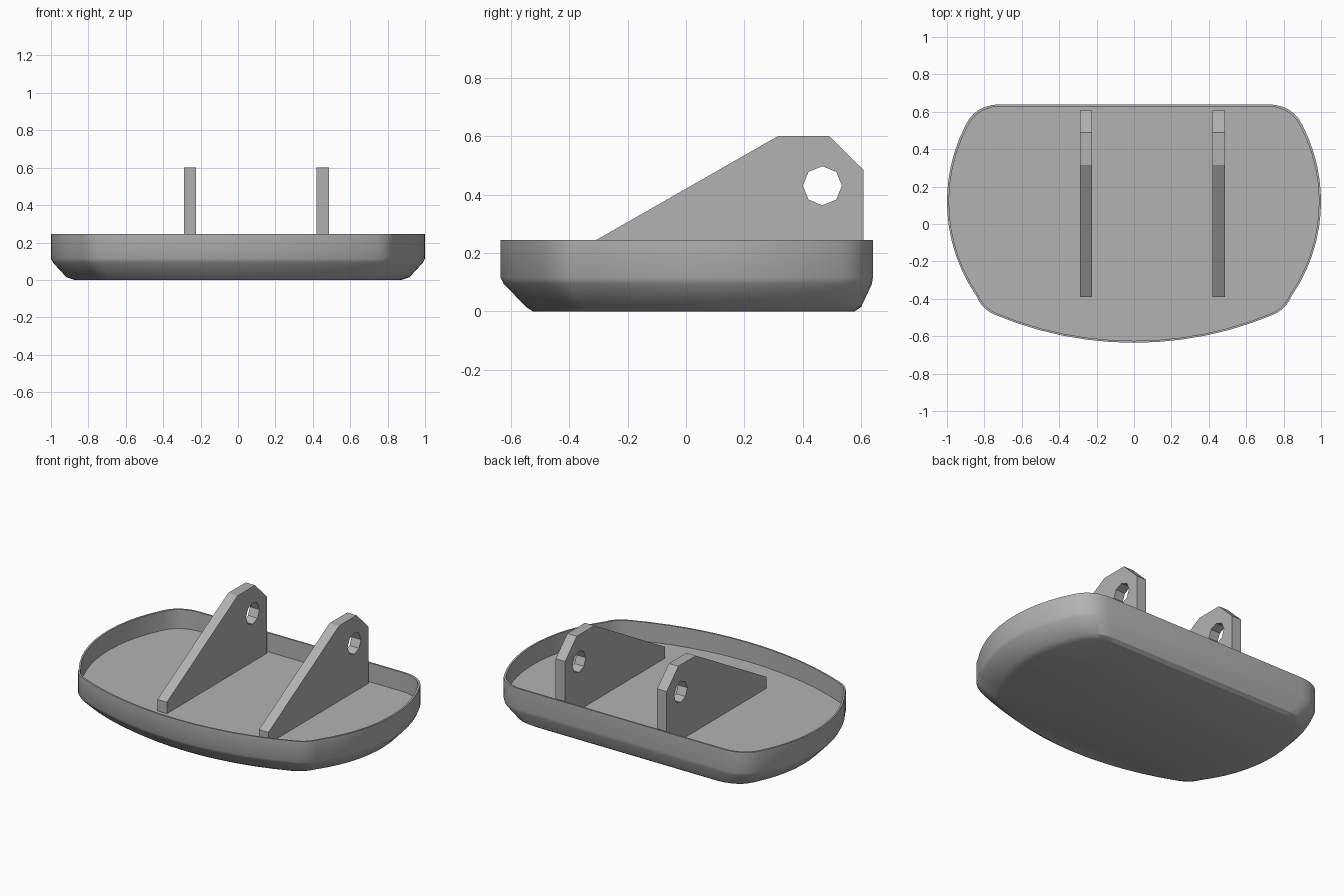
import bpy, bmesh
from math import sin, cos, asin, pi, radians
from mathutils import Vector

cube = bpy.data.objects.get("Cube")
if cube:
    bpy.data.objects.remove(cube)

grey = bpy.data.materials.new("plain_grey")
grey.use_nodes = True
COLOUR = (0.45, 0.45, 0.45, 1)
grey.diffuse_color = COLOUR
grey.node_tree.nodes["Principled BSDF"].inputs["Base Color"].default_value = COLOUR


def finish(bm, name, smooth=False):
    bmesh.ops.recalc_face_normals(bm, faces=bm.faces)
    mesh = bpy.data.meshes.new(name)
    bm.to_mesh(mesh)
    bm.free()
    mesh.materials.append(grey)
    obj = bpy.data.objects.new(name, mesh)
    bpy.context.collection.objects.link(obj)
    if smooth:
        bpy.ops.object.select_all(action='DESELECT')
        obj.select_set(True)
        bpy.context.view_layer.objects.active = obj
        bpy.ops.object.shade_smooth_by_angle(angle=radians(30))
    return obj


def arc(centre, radius, start, end, steps):
    return [Vector((centre[0] + radius * cos(start + (end - start) * i / steps),
                    centre[1] + radius * sin(start + (end - start) * i / steps)))
            for i in range(steps + 1)]


def corner(a, control, b, steps=6):
    a, c, b = Vector(a), Vector(control), Vector(b)
    return [a * (1 - t) ** 2 + c * 2 * t * (1 - t) + b * t * t
            for t in (i / steps for i in range(1, steps))]


# Tray outline: bowed front, bowed sides, straight back, rounded corners
R_FRONT, R_SIDE = 1.92, 0.89
half_front = asin(0.75 / R_FRONT)
front = arc((0, R_FRONT - 0.635), R_FRONT, -pi / 2, -pi / 2 + half_front, 6)
side = arc((1 - R_SIDE, 0.12), R_SIDE, -asin(0.51 / R_SIDE), asin(0.41 / R_SIDE), 12)
back_end = (0.72, 0.64)
half = (front + corner(front[-1], (0.815, -0.45), side[0]) + side
        + corner(side[-1], (0.85, 0.635), back_end) + [Vector(back_end)])
outline = half + [Vector((-p.x, p.y)) for p in reversed(half[1:])]

# Tray shell: rings from the underside, up the outside, over the rim to the floor
FLOOR, TOP, WALL = 0.125, 0.245, 0.011
rings = [  # z, x scale, y scale, y shift
    (0, 0.875, 0.865, 0.024),
    (0.015, 0.918, 0.9, 0.024),
    (0.093, 0.99, 0.988, 0.004),
    (0.115, 1, 1, 0),
    (TOP, 1, 1, 0),
    (TOP, 1 - WALL, 1 - WALL * 1.5, 0),
    (FLOOR, 1 - WALL, 1 - WALL * 1.5, 0),
]
bm = bmesh.new()
loops = [[bm.verts.new((p.x * sx, p.y * sy + dy, z)) for p in outline]
         for z, sx, sy, dy in rings]
n = len(outline)
for low, high in zip(loops, loops[1:]):
    for i in range(n):
        j = (i + 1) % n
        bm.faces.new((low[i], low[j], high[j], high[i]))
bm.faces.new(loops[0])
bm.faces.new(loops[-1])
finish(bm, "tray", smooth=True)


# Upright hinge ribs, each with an octagonal pin hole
RIB = [(-0.39, FLOOR), (0.607, FLOOR), (0.607, 0.485),
       (0.49, 0.6), (0.315, 0.6), (-0.39, 0.197)]
HOLE = [(0.467 + 0.067 * cos(i * pi / 4), 0.43 + 0.067 * sin(i * pi / 4))
        for i in range(8)]


def hinge_rib(name, x, thickness=0.066):
    bm = bmesh.new()
    edges = []
    for path in (RIB, HOLE):
        vs = [bm.verts.new((x, y, z)) for y, z in path]
        edges += [bm.edges.new((vs[i - 1], vs[i])) for i in range(len(vs))]
    bmesh.ops.triangle_fill(bm, edges=edges, use_beauty=True)
    ext = bmesh.ops.extrude_face_region(bm, geom=bm.faces[:], use_keep_orig=True)
    moved = [g for g in ext["geom"] if isinstance(g, bmesh.types.BMVert)]
    bmesh.ops.translate(bm, verts=moved, vec=(thickness, 0, 0))
    finish(bm, name)


hinge_rib("right_hinge_rib", -0.29)
hinge_rib("left_hinge_rib", 0.42)
